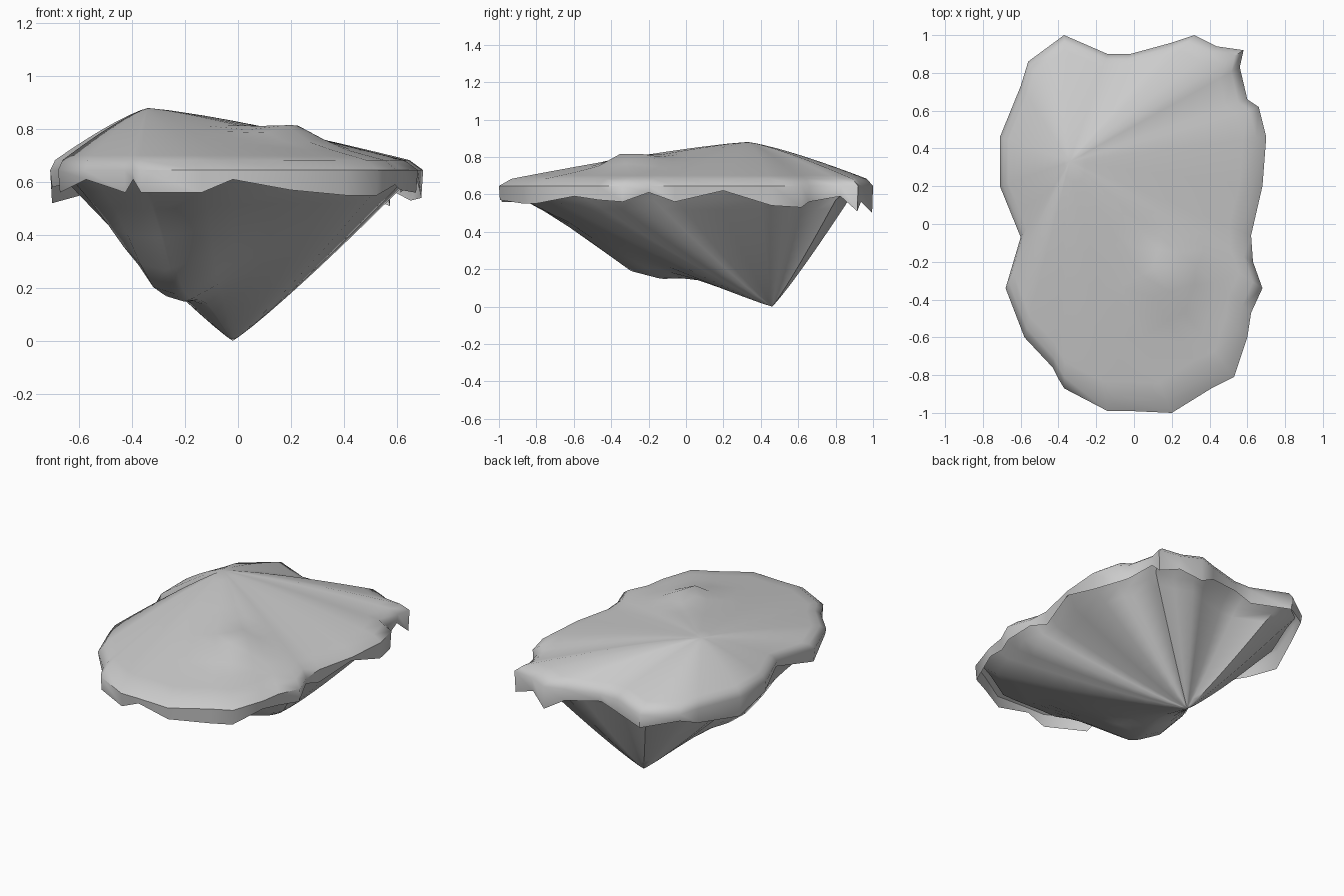
import bpy, bmesh, math
from mathutils import Vector

cube = bpy.data.objects.get("Cube")
if cube:
    bpy.data.objects.remove(cube, do_unlink=True)

stone = bpy.data.materials.new("stone_grey")
stone.use_nodes = True
stone.diffuse_color = (0.6, 0.6, 0.6, 1)
stone.node_tree.nodes["Principled BSDF"].inputs["Base Color"].default_value = (0.6, 0.6, 0.6, 1)

# Island outline: x, y and the height of the ragged lower edge
RIM = [
    (-.37, 1, .56), (-.56, .86, .6), (-.6, .73, .55), (-.71, .46, .52), (-.71, .2, .58),
    (-.6, -.07, .61), (-.68, -.34, .56), (-.58, -.6, .61), (-.43, -.76, .56), (-.4, -.82, .61),
    (-.37, -.87, .56), (-.14, -.99, .56), (-.02, -.99, .61), (.2, -1, .57), (.41, -.87, .55),
    (.53, -.81, .55), (.6, -.6, .59), (.62, -.47, .57), (.68, -.34, .56), (.63, -.2, .61),
    (.62, -.06, .56), (.68, .2, .62), (.7, .46, .54), (.66, .62, .53), (.6, .66, .56),
    (.56, .83, .59), (.58, .92, .51), (.44, .94, .56), (.32, 1, .5), (.2, .96, .57),
    (-.02, .9, .6), (-.14, .9, .56),
]
PEAK = Vector((-.34, .33, .88))
TIP = Vector((-.02, .46, 0))


def loft(name, rings, pole):
    """Skin closed rings, closing the first one onto a pole point."""
    bm = bmesh.new()
    top = bm.verts.new(pole)
    loops = [[bm.verts.new(p) for p in ring] for ring in rings]
    count = len(loops[0])
    for i in range(count):
        j = (i + 1) % count
        bm.faces.new((top, loops[0][i], loops[0][j]))
        for a, b in zip(loops, loops[1:]):
            bm.faces.new((a[i], b[i], b[j], a[j]))
    bmesh.ops.recalc_face_normals(bm, faces=bm.faces)
    mesh = bpy.data.meshes.new(name)
    bm.to_mesh(mesh)
    bm.free()
    obj = bpy.data.objects.new(name, mesh)
    bpy.context.collection.objects.link(obj)
    mesh.materials.append(stone)
    bpy.ops.object.select_all(action='DESELECT')
    obj.select_set(True)
    bpy.context.view_layer.objects.active = obj
    bpy.ops.object.shade_smooth_by_angle(angle=math.radians(50))
    return obj


def cap_point(x, y, t):
    """Point on the hill, sloping from the peak to the rim, with a small knoll."""
    px, py = PEAK.x + (x - PEAK.x) * t, PEAK.y + (y - PEAK.y) * t
    z = .67 + .21 * (1 - t ** 1.25)
    knoll = ((px - .2) / .11) ** 2 + ((py + .29) / .13) ** 2
    return px, py, z + .06 * math.exp(-knoll)


def rock_point(x, y, t):
    """Point on the underside cone, with a keel running forward from the tip."""
    rx, ry = x * .87, y * .87
    px, py = TIP.x + (rx - TIP.x) * t, TIP.y + (ry - TIP.y) * t
    angle = math.atan2(ry - TIP.y, rx - TIP.x) + math.radians(109)
    angle = (angle + math.pi) % math.tau - math.pi
    keel = .16 * math.exp(-(angle / .3) ** 2) * math.exp(-((t - .62) / .22) ** 2)
    return px, py, .57 * t ** 1.1 - keel


# Grassy cap: hill, rolled edge and ragged hanging skirt
steps = [.08, .2, .3, .4, .5, .6, .7, .8, .88, .95]
cap = [[cap_point(x, y, t) for x, y, z in RIM] for t in steps]
cap.append([(x, y, .645) for x, y, z in RIM])
cap.append([(x * .99, y * .995, z) for x, y, z in RIM])
loft("island_cap", cap, PEAK)

# Rock underside: blunt tip flaring out and up behind the skirt
steps = [.04, .12, .22, .32, .42, .52, .62, .72, .82, .92, 1]
rock = [[rock_point(x, y, t) for x, y, z in RIM] for t in steps]
rock.append([(x * .96, y * .96, .64) for x, y, z in RIM])
loft("rock_underside", rock, TIP)
